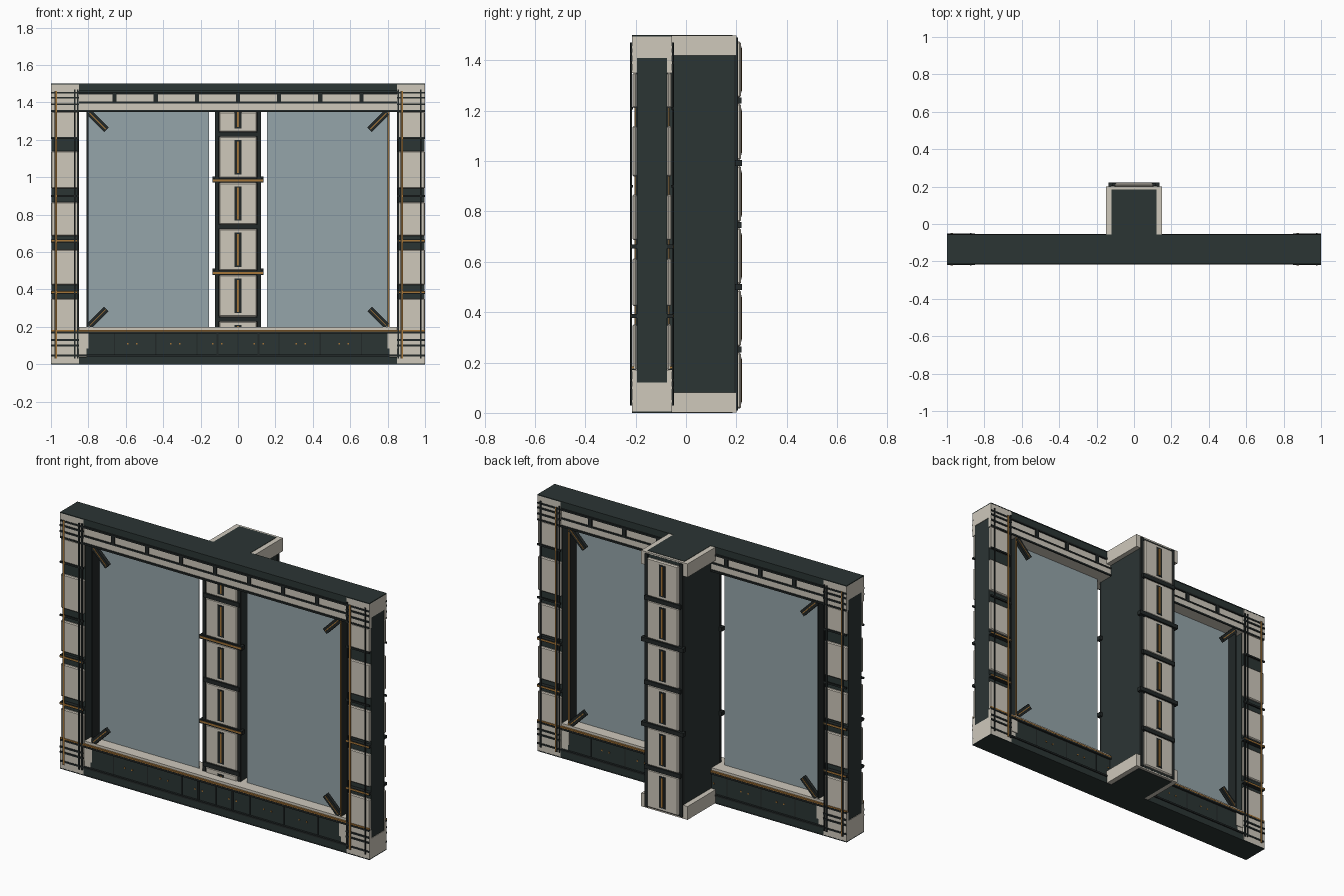
import bpy
import bmesh
from mathutils import Matrix, Vector

if "Cube" in bpy.data.objects:
    bpy.data.objects.remove(bpy.data.objects["Cube"], do_unlink=True)


def material(name, color, alpha=1.0):
    m = bpy.data.materials.new(name)
    m.use_nodes = True
    m.diffuse_color = (*color, alpha)
    node = m.node_tree.nodes["Principled BSDF"]
    node.inputs["Base Color"].default_value = (*color, 1)
    node.inputs["Alpha"].default_value = alpha
    return m


DARK = material("dark slate", (0.024, 0.035, 0.034))
TRIM = material("black trim", (0.016, 0.021, 0.021))
STONE = material("warm stone", (0.62, 0.58, 0.5))
GOLD = material("aged gold", (0.38, 0.18, 0.04))
GLASS = material("blue grey glass", (0.3, 0.375, 0.4), 0.7)

MID = -0.135   # centre plane of the wall
LEAF = 0.06    # half depth of the wall core


def part(name, mat, boxes, bevel=0):
    """One object from boxes (x0, x1, y0, y1, z0, z1[, angle about y])."""
    bm = bmesh.new()
    for x0, x1, y0, y1, z0, z1, *turn in boxes:
        mid = Vector((x0 + x1, y0 + y1, z0 + z1)) / 2
        spin = Matrix.Rotation(turn[0] if turn else 0, 4, 'Y')
        size = Matrix.Diagonal((x1 - x0, y1 - y0, z1 - z0, 1))
        bmesh.ops.create_cube(bm, size=1, matrix=Matrix.Translation(mid) @ spin @ size)
    mesh = bpy.data.meshes.new(name)
    bm.to_mesh(mesh)
    bm.free()
    mesh.materials.append(mat)
    obj = bpy.data.objects.new(name, mesh)
    bpy.context.collection.objects.link(obj)
    if bevel:
        mod = obj.modifiers.new("bevel", 'BEVEL')
        mod.width = bevel
        mod.segments = 1


def faces(x0, x1, z0, z1, d0, d1, *turn):
    """The same box on the front and the back of the wall."""
    return [(x0, x1, MID - d1, MID - d0, z0, z1, *turn),
            (x0, x1, MID + d0, MID + d1, z0, z1, *turn)]


def sides(boxes):
    """Add the copy mirrored in x."""
    return boxes + [(-b[1], -b[0], *b[2:6], *[-t for t in b[6:]]) for b in boxes]


def depth(d):
    return MID - d, MID + d


# Wall core: columns, beams and end caps
part("column_core", DARK, sides([(0.85, 0.997, *depth(LEAF), 0.01, 1.49)]))
part("top_beam_core", DARK, [(-0.85, 0.85, *depth(0.078), 1.46, 1.495),
                             (-0.85, 0.85, *depth(LEAF), 1.36, 1.46)])
part("bottom_beam_core", DARK, [(-0.85, 0.85, *depth(0.078), 0.005, 0.04),
                                (-0.81, 0.81, *depth(0.07), 0.03, 0.18)])
part("wall_lids", DARK, [(-1, 1, *depth(0.08), 1.495, 1.5),
                         (-1, 1, *depth(0.08), 0, 0.005)])
part("corner_blocks", STONE, sides([(0.85, 1, *depth(0.079), 0.005, 0.12),
                                    (0.85, 1, *depth(0.079), 1.41, 1.495)]))
part("corner_plates", STONE, sides(faces(0.85, 1, 0.12, 0.17, LEAF, 0.079)
                                   + faces(0.85, 1, 1.35, 1.41, LEAF, 0.079)
                                   + faces(0.8, 0.85, 0.035, 0.19, 0, 0.069)
                                   + faces(0.8, 0.85, 0.085, 0.17, 0, 0.073)))

# Window sill and header
part("sill", STONE, [(-0.85, 0.85, *depth(0.07), 0.18, 0.198)])
part("header", STONE, [(-0.85, 0.85, *depth(0.074), 1.35, 1.365)])

# Column cladding between the bands
bands = [0.388, 0.65, 0.903, 1.175]
edges = [0.17] + [z + s for z in bands for s in (-0.036, 0.036)] + [1.35]
cladding = []
for z0, z1 in zip(edges[::2], edges[1::2]):
    cladding += faces(0.85, 1, z0, z1, LEAF, 0.077)
part("column_cladding", STONE, sides(cladding), 0.005)

# Column rods and horizontal bands
posts, gold_posts = [], []
for c in (-0.925, 0.925):
    posts += faces(c + 0.047, c + 0.055, 0.03, 1.47, 0.083, 0.087)
    posts += faces(c - 0.056, c - 0.051, 0.03, 1.46, 0.083, 0.087)
    gold_posts += faces(c - 0.051, c - 0.043, 0.03, 1.46, 0.083, 0.087)
inner = sides(faces(0.853, 0.861, 0.03, 1.47, 0.079, 0.085))
part("column_rods", TRIM, posts + inner)
part("column_gold_rods", GOLD, gold_posts)
rings, gold_rings = [], []
for z in (0.1, 0.13, 0.9, 1.21, 1.39, 1.425):
    rings += faces(0.85, 1, z - 0.005, z + 0.005, 0.075, 0.084)
for z in (0.385, 0.66):
    rings += faces(0.85, 1, z - 0.008, z + 0.008, LEAF, 0.083)
    gold_rings += faces(0.85, 1, z - 0.0045, z + 0.0045, 0.083, 0.085)
part("column_rings", TRIM, sides(rings))
part("column_gold_rings", GOLD, sides(gold_rings))

# Long rails along the beams
rails = []
for z in (0.047, 0.17, 1.355, 1.452):
    rails += faces(-1, 1, z - 0.005, z + 0.005, 0.07, 0.082)
part("beam_rails", TRIM, rails)
part("gold_rail", GOLD, faces(-1, 1, 0.176, 0.184, 0.07, 0.081))

# Top beam cladding with ribs
part("top_cladding", STONE, faces(-0.85, 0.85, 1.362, 1.396, LEAF, 0.077)
     + faces(-0.85, 0.85, 1.404, 1.446, LEAF, 0.073))
ribs = faces(-0.85, 0.85, 1.395, 1.404, LEAF, 0.08)
seams, bolts = [], []
for k in range(-3, 4):
    x = 0.22 * k
    ribs += faces(x - 0.011, x + 0.011, 1.4, 1.45, LEAF, 0.081)
    seams += faces(x - 0.003, x + 0.003, 0.045, 0.17, 0.069, 0.072)
for x in (0.11, 0.335, 0.565):
    for shift in (-0.024, 0.024):
        bolts += faces(x + shift - 0.004, x + shift + 0.004, 0.106, 0.114, 0.069, 0.073)
part("top_ribs", TRIM, ribs)

# Bottom beam seams and bolts
part("bottom_seams", TRIM, seams)
part("bottom_bolts", GOLD, sides(bolts))

# Windows: jambs, glass and diagonal corner braces
part("window_jambs", TRIM, sides([(0.8, 0.809, *depth(0.065), 0.198, 1.35)]))
part("jamb_gold_edge", GOLD, faces(0.801, 0.808, 0.198, 1.35, 0.065, 0.069))
part("window_glass", GLASS, sides([(0.155, 0.8, *depth(0.003), 0.198, 1.35)]))
braces, brace_lines = [], []
for z, turn in ((0.25, 0.785), (1.3, -0.785)):
    braces += faces(0.685, 0.815, z - 0.017, z + 0.017, 0.05, 0.07, turn)
    brace_lines += faces(0.69, 0.81, z - 0.0025, z + 0.0025, 0.07, 0.072, turn)
part("corner_braces", TRIM, sides(braces))
part("brace_gold_lines", GOLD, sides(brace_lines))

# Central pier with end caps
FRONT, BACK = -0.138, 0.19
part("pier_core", DARK, [(-0.12, 0.12, FRONT, BACK, 0.01, 1.49)])
part("pier_caps", STONE, [(-0.15, 0.15, -0.06, 0.2, 0.002, 0.08),
                          (-0.15, 0.15, -0.06, 0.2, 1.42, 1.498)])
part("pier_lids", DARK, [(-0.12, 0.12, -0.06, 0.185, 0, 0.004),
                         (-0.12, 0.12, -0.06, 0.185, 1.496, 1.5)])
part("pier_edges", TRIM, sides([(0.103, 0.122, FRONT - 0.014, FRONT, 0.18, 1.35),
                                (0.105, 0.116, -0.211, -0.204, 0.05, 0.18),
                                (0.103, 0.122, BACK, 0.207, 0.01, 1.49)]))

# Pier panels, slots and bands
panels, slots, slot_gold, pier_ribs, bars, bar_gold = [], [], [], [], [], []


def pier_side(y, s, lo, hi, start):
    """Six stacked panels on the front (s = -1) or back (s = 1) of the pier."""
    def slab(store, x, d0, d1, z0, z1):
        ys = sorted((y + s * d0, y + s * d1))
        z0, z1 = max(z0, lo), min(z1, hi)
        if z1 > z0:
            store.append((-x, x, *ys, z0, z1))
    step = 0.247
    for i in range(6):
        z = start + step * i
        slab(panels, 0.102, 0, 0.018, z + 0.012, z + step - 0.012)
        mid = z + step / 2
        slab(slots, 0.02, 0.01, 0.021, mid - 0.092, mid + 0.092)
        slab(slot_gold, 0.005, 0.01, 0.023, mid - 0.085, mid + 0.085)
        if i in (2, 4):
            slab(bars, 0.137, -0.006, 0.022, z - 0.012, z + 0.012)
            if s < 0:
                slab(bar_gold, 0.134, 0, 0.024, z - 0.005, z + 0.005)
        elif i:
            slab(pier_ribs, 0.116, 0, 0.02, z - 0.012, z + 0.012)


pier_side(FRONT, -1, 0.19, 1.35, -0.005)
pier_side(0.2, 1, 0.01, 1.49, 0.005)
part("pier_panels", STONE, panels, 0.006)
part("pier_back_plate", DARK, [(-0.12, 0.12, BACK, 0.201, 0.01, 1.49)])
part("pier_slots", TRIM, slots)
part("pier_slot_gold", GOLD, slot_gold)
part("pier_ribs", TRIM, pier_ribs)
part("pier_bars", TRIM, bars)
part("pier_bar_gold", GOLD, bar_gold)
